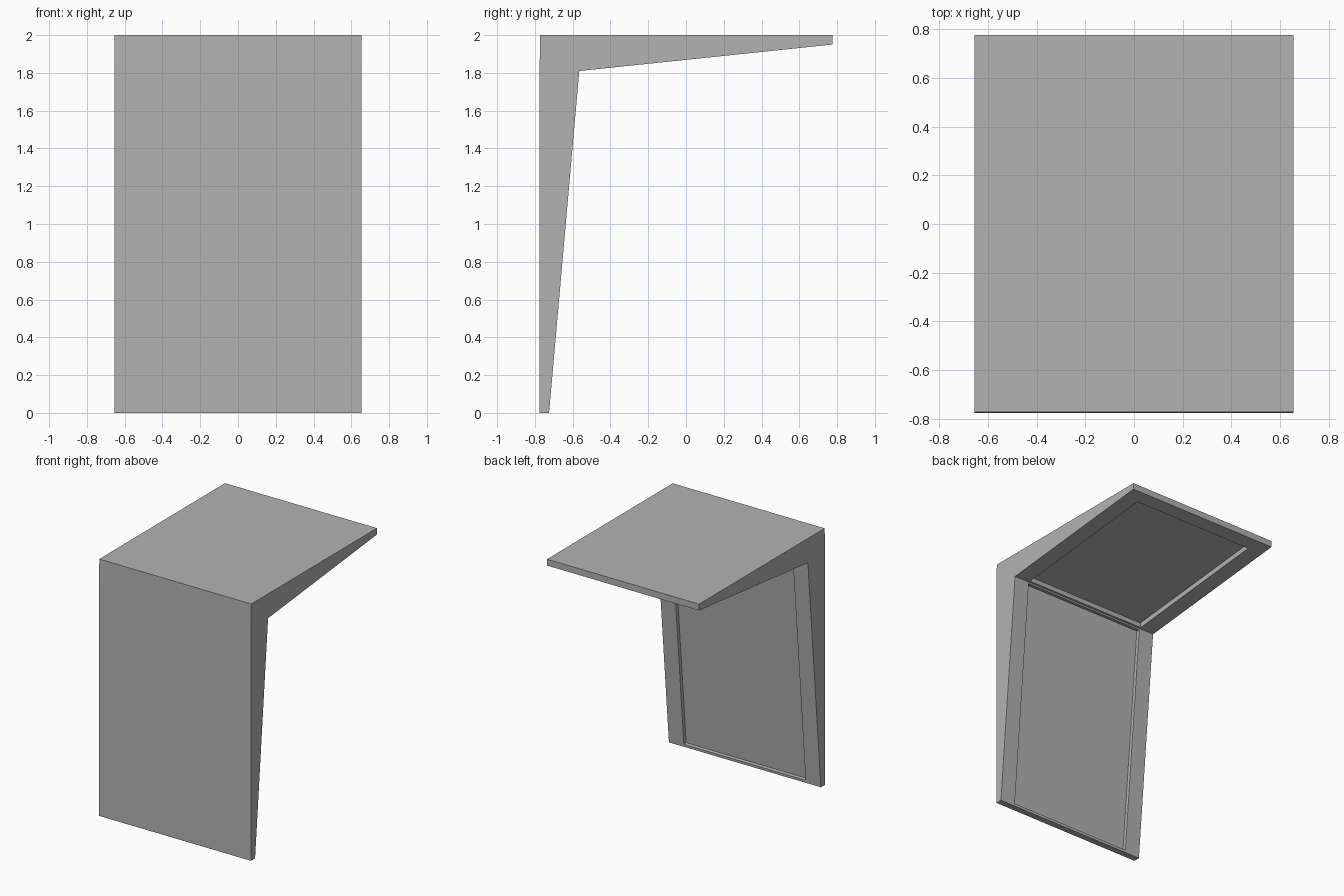
import bpy
from mathutils import Vector

cube = bpy.data.objects.get("Cube")
if cube:
    bpy.data.objects.remove(cube, do_unlink=True)

HALF_WIDTH = 0.655
SIDE_MARGIN = 0.13

grey = bpy.data.materials.new("plain grey")
grey.use_nodes = True
grey.diffuse_color = (0.45, 0.45, 0.45, 1)
grey.node_tree.nodes["Principled BSDF"].inputs["Base Color"].default_value = grey.diffuse_color


def prism(name, profile, half):
    """Extrude a closed (y, z) profile along x, from -half to half."""
    n = len(profile)
    verts = [(x, p[0], p[1]) for x in (-half, half) for p in profile]
    faces = [list(range(n))[::-1], list(range(n, 2 * n))]
    faces += [(i, (i + 1) % n, n + (i + 1) % n, n + i) for i in range(n)]
    mesh = bpy.data.meshes.new(name)
    mesh.from_pydata(verts, [], faces)
    mesh.materials.append(grey)
    obj = bpy.data.objects.new(name, mesh)
    bpy.context.collection.objects.link(obj)
    return obj


def cut_recess(body, start, end, margins, depth):
    """Sink a shallow panel into the inner face running from start to end."""
    along = (end - start).normalized()
    inward = Vector((-along.y, along.x))
    a = start + along * margins[0]
    b = end - along * margins[1]
    lift = inward * -0.01
    sink = inward * depth
    cutter = prism("recess_cutter", [a + lift, b + lift, b + sink, a + sink],
                   HALF_WIDTH - SIDE_MARGIN)
    cutter.hide_render = True
    mod = body.modifiers.new("recess", "BOOLEAN")
    mod.operation = "DIFFERENCE"
    mod.solver = "EXACT"
    mod.object = cutter
    bpy.context.view_layer.objects.active = body
    bpy.ops.object.modifier_apply(modifier=mod.name)
    bpy.data.objects.remove(cutter, do_unlink=True)


# Tapered wall and cantilevered roof in one solid
foot = Vector((-0.725, 0))
corner = Vector((-0.565, 1.81))
tip = Vector((0.775, 1.95))
shelter = prism("wall_and_roof", [
    Vector((-0.775, 0)), foot, corner, tip, Vector((0.775, 2)),
    Vector((-0.772, 2)), Vector((-0.775, 1.83))], HALF_WIDTH)

# Recessed panels on the inner wall face and the roof underside
cut_recess(shelter, foot, corner, (0.02, 0.012), 0.028)
cut_recess(shelter, corner, tip, (0.015, 0.11), 0.04)
